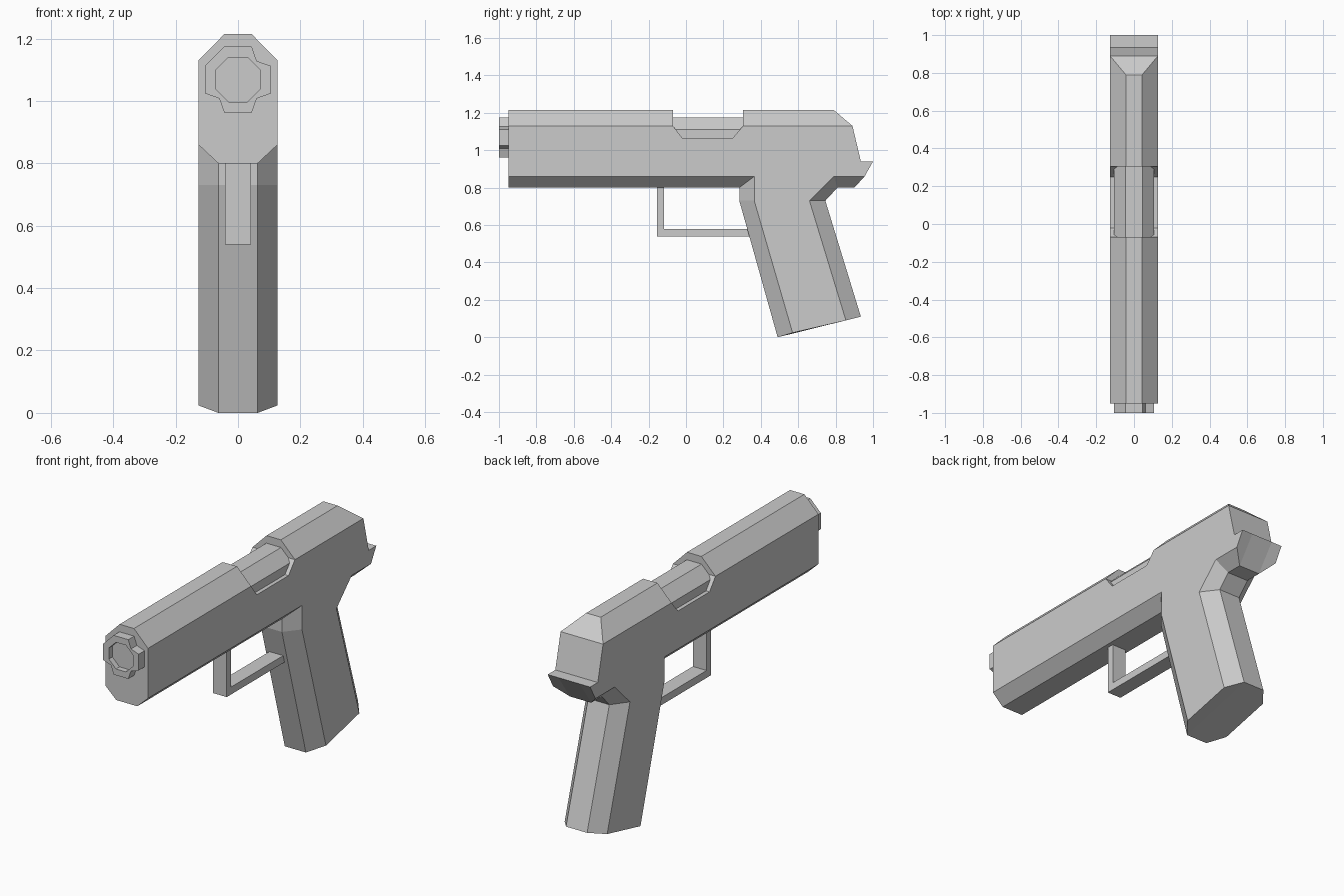
import bpy, bmesh, math

if "Cube" in bpy.data.objects:
    bpy.data.objects.remove(bpy.data.objects["Cube"])

steel = bpy.data.materials.new("grey")
steel.diffuse_color = (0.6, 0.6, 0.6, 1)
steel.use_nodes = True
steel.node_tree.nodes["Principled BSDF"].inputs["Base Color"].default_value = steel.diffuse_color


def finish(bm, name):
    bmesh.ops.remove_doubles(bm, verts=bm.verts[:], dist=0.0005)
    bmesh.ops.recalc_face_normals(bm, faces=bm.faces[:])
    mesh = bpy.data.meshes.new(name)
    bm.to_mesh(mesh)
    bm.free()
    mesh.materials.append(steel)
    obj = bpy.data.objects.new(name, mesh)
    bpy.context.collection.objects.link(obj)
    return obj


def bridge(bm, a, b):
    n = len(a)
    for i in range(n):
        j = (i + 1) % n
        bm.faces.new((a[i], a[j], b[j], b[i]))


# Body: side outline (y, z) paired with bevelled centre outline (y, z, half width)
W = 0.127
body = [
    ((-0.95, 0.86), (-0.95, 0.80, 0.063)),    # underside of the slide
    ((0.365, 0.86), (0.285, 0.80, 0.063)),
    ((0.365, 0.73), (0.285, 0.73, 0.063)),    # grip
    ((0.57, 0.024), (0.49, 0.0, 0.063)),
    ((0.855, 0.09), (0.935, 0.11, 0.063)),
    ((0.66, 0.73), (0.745, 0.73, 0.063)),
    ((0.79, 0.86), (0.81, 0.80, 0.063)),      # rear lip
    ((0.955, 0.86), (0.90, 0.80, 0.063)),
    ((1.0, 0.94), (1.0, 0.94, 0.063)),
    ((0.935, 0.94), (0.935, 0.94, 0.063)),
    ((0.89, 1.13), (0.89, 1.13, 0.043)),      # rear of the slide
    ((0.89, 1.13), (0.79, 1.215, 0.043)),
    ((0.305, 1.13), (0.305, 1.215, 0.043)),   # port notch
    ((0.305, 1.13), (0.305, 1.13, 0.043)),
    ((0.25, 1.065), (0.25, 1.065, 0.043)),
    ((-0.02, 1.065), (-0.02, 1.065, 0.043)),
    ((-0.07, 1.13), (-0.07, 1.13, 0.043)),
    ((-0.07, 1.13), (-0.07, 1.215, 0.043)),
    ((-0.95, 1.13), (-0.95, 1.215, 0.043)),   # front of the slide
]
bm = bmesh.new()
centre = {}
for s in (-1, 1):
    side = [bm.verts.new((s * W, y, z)) for (y, z), _ in body]
    centre[s] = [bm.verts.new((s * h, y, z)) for _, (y, z, h) in body]
    bridge(bm, side, centre[s])
    # skip repeated outline points when capping the side
    bm.faces.new([v for i, v in enumerate(side) if body[i][0] != body[i - 1][0]])
bridge(bm, centre[-1], centre[1])
finish(bm, "slide_and_grip")

# Barrel seen through the port, and notched muzzle with a recessed bore
CZ = 1.068


def ring(bm, pts, y):
    return [bm.verts.new((x, y, CZ + z)) for x, z in pts]


def octagon(r):
    k = r / math.cos(math.pi / 8)
    return [(k * math.cos(math.pi / 8 + i * math.pi / 4),
             k * math.sin(math.pi / 8 + i * math.pi / 4)) for i in range(8)]


bm = bmesh.new()
front, back = ring(bm, octagon(0.106), -0.08), ring(bm, octagon(0.106), 0.315)
bridge(bm, front, back)
bm.faces.new(front)
bm.faces.new(back)
finish(bm, "barrel")

outer, inner = [], []
for i, (p, q) in enumerate(zip(octagon(0.106), octagon(0.072))):
    outer.append(p)
    inner.append(q)
    if i in (0, 4, 6):      # dented corners
        nxt = octagon(0.072)[i + 1]
        sx, sz = (1 if p[0] > 0 else -1), (1 if p[1] > 0 else -1)
        outer.append((sx * 0.06, sz * 0.06))
        inner.append(((q[0] + nxt[0]) / 2, (q[1] + nxt[1]) / 2))
bm = bmesh.new()
loops = [ring(bm, outer, -0.94), ring(bm, outer, -1.0),
         ring(bm, inner, -1.0), ring(bm, inner, -0.97)]
for a, b in zip(loops, loops[1:]):
    bridge(bm, a, b)
bm.faces.new(loops[0])
bm.faces.new(loops[-1])
finish(bm, "muzzle")

# Trigger guard: L-shaped bar
guard = [(-0.155, 0.81), (-0.155, 0.54), (0.37, 0.54),
         (0.37, 0.58), (-0.117, 0.58), (-0.117, 0.81)]
bm = bmesh.new()
left, right = [[bm.verts.new((x, y, z)) for y, z in guard] for x in (-0.041, 0.041)]
bridge(bm, left, right)
bm.faces.new(left)
bm.faces.new(right)
finish(bm, "trigger_guard")
